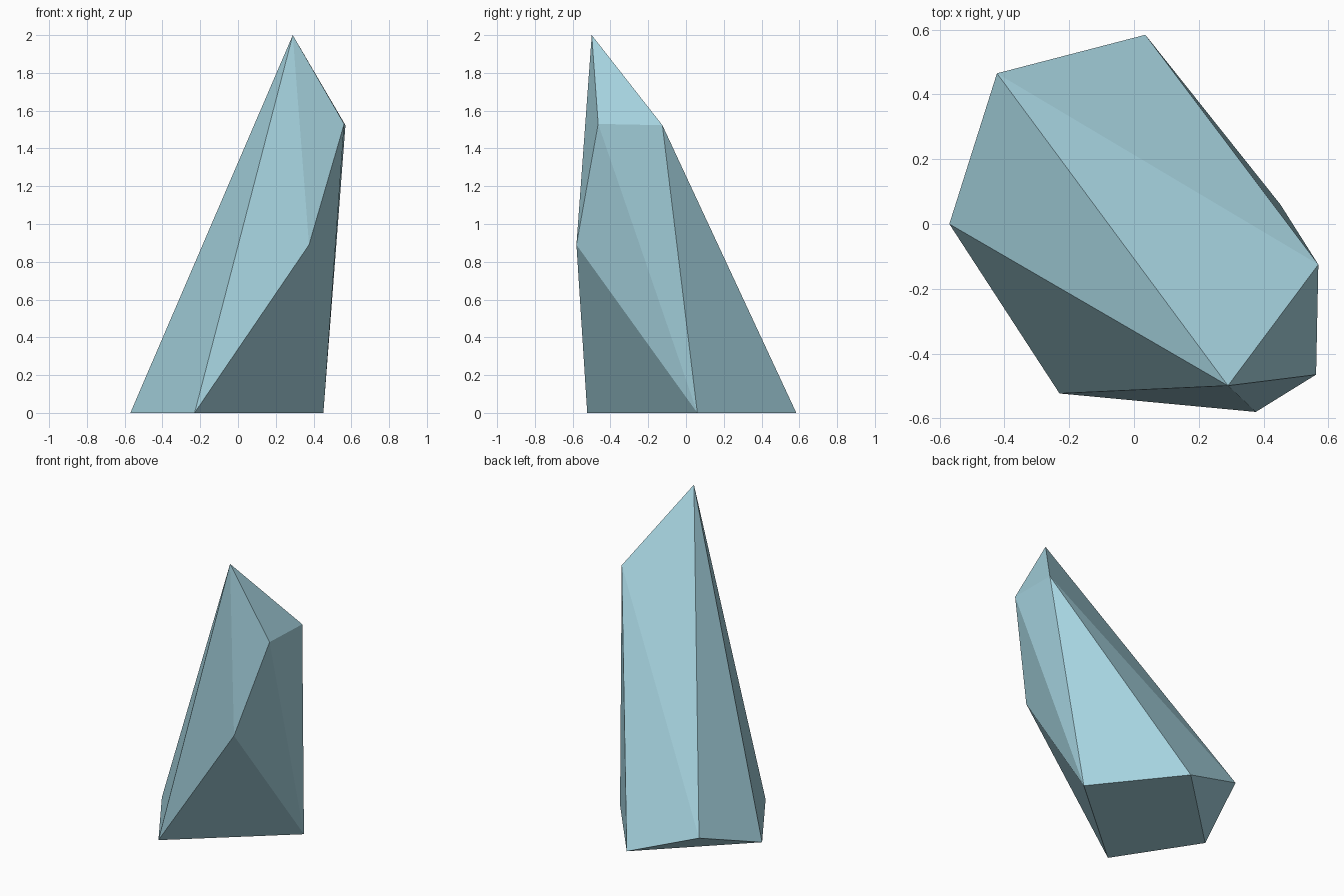
import bpy, bmesh

if "Cube" in bpy.data.objects:
    bpy.data.objects.remove(bpy.data.objects["Cube"])

# Colour: pale ice blue
mat = bpy.data.materials.new("pale ice blue")
mat.diffuse_color = (0.376, 0.645, 0.73, 1.0)
mat.use_nodes = True
mat.node_tree.nodes["Principled BSDF"].inputs["Base Color"].default_value = mat.diffuse_color

# Corner points of the shard
points = {
    # flat base and the raised back corner
    "left": (-0.57, 0.0, 0.0), "front": (-0.23, -0.523, 0.0),
    "right": (0.452, 0.06, 0.0), "back": (0.035, 0.584, 0.0),
    "back_left": (-0.423, 0.465, 0.166),
    # shoulder facets and tip
    "low": (0.376, -0.58, 0.89), "mid": (0.562, -0.465, 1.53),
    "high": (0.569, -0.125, 1.523), "tip": (0.29, -0.499, 2.0),
}
facets = [
    "left back right front", "left back_left back",
    "back_left high back", "back_left tip high",
    "left tip back_left", "left front tip",
    "front low tip", "low mid tip", "mid high tip",
    "front right low", "low right mid", "mid right high", "high right back",
]

# Shard body
bm = bmesh.new()
v = {name: bm.verts.new(co) for name, co in points.items()}
for facet in facets:
    bm.faces.new([v[n] for n in facet.split()])
bmesh.ops.recalc_face_normals(bm, faces=bm.faces[:])
mesh = bpy.data.meshes.new("crystal_shard")
bm.to_mesh(mesh)
bm.free()
mesh.materials.append(mat)
bpy.context.collection.objects.link(bpy.data.objects.new("crystal_shard", mesh))
